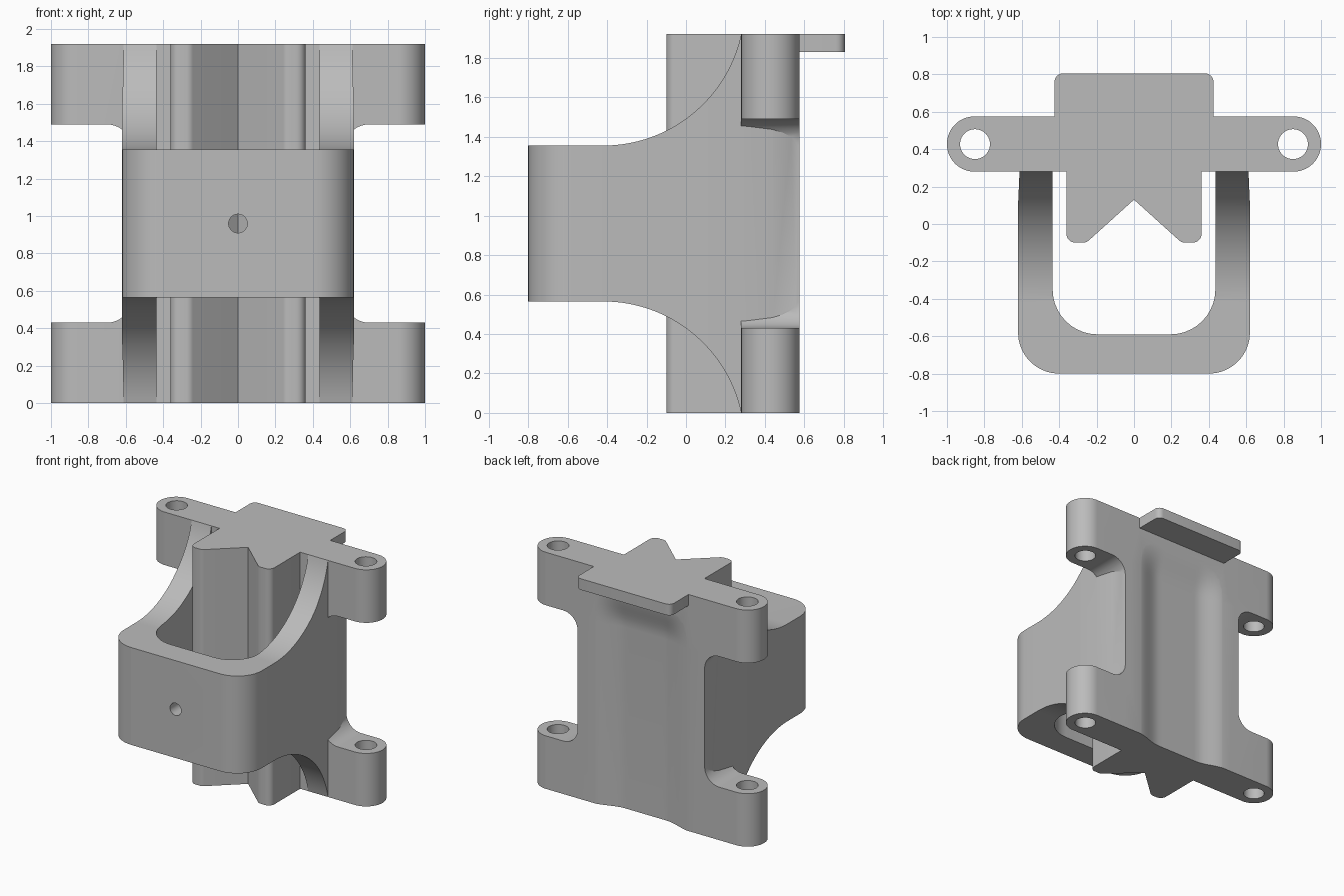
import bpy, bmesh, math
from mathutils import Vector

old = bpy.data.objects.get("Cube")
if old:
    bpy.data.objects.remove(old, do_unlink=True)

H = 1.92          # overall height
BACK = 0.575      # back face
EAR = 0.28        # front face of the ears
MID = H / 2

grey = bpy.data.materials.new("plain grey")
grey.use_nodes = True
grey.diffuse_color = (0.5, 0.5, 0.5, 1)
grey.node_tree.nodes["Principled BSDF"].inputs["Base Color"].default_value = (0.5, 0.5, 0.5, 1)


def rounded(corners, steps=10):
    """Outline from (u, v, radius) corners, with each corner filleted."""
    out = []
    for i, (u, v, r) in enumerate(corners):
        p = Vector((u, v))
        if r == 0:
            out.append(p)
            continue
        a = (Vector(corners[i - 1][:2]) - p).normalized()
        b = (Vector(corners[(i + 1) % len(corners)][:2]) - p).normalized()
        half = a.angle(b) / 2
        centre = p + (a + b).normalized() * r / math.sin(half)
        start = p + a * r / math.tan(half) - centre
        sweep = start.angle_signed(p + b * r / math.tan(half) - centre)
        for k in range(steps + 1):
            t = -sweep * k / steps
            out.append(centre + Vector((start.x * math.cos(t) - start.y * math.sin(t),
                                        start.x * math.sin(t) + start.y * math.cos(t))))
    return out


def mirror(half):
    """Complete an outline symmetric in u from its right half."""
    return half + [(-c[0], *c[1:]) for c in reversed(half) if c[0] != 0]


def circle(u, v, r, n=40):
    return [(u + r * math.cos(math.tau * k / n), v + r * math.sin(math.tau * k / n)) for k in range(n)]


def loft(name, rows):
    """Solid through matching rings of points."""
    bm = bmesh.new()
    rings = [[bm.verts.new(p) for p in row] for row in rows]
    n = len(rings[0])
    for a, b in zip(rings, rings[1:]):
        for i in range(n):
            j = (i + 1) % n
            bm.faces.new((a[i], a[j], b[j], b[i]))
    bm.faces.new(rings[0])
    bm.faces.new(rings[-1])
    bmesh.ops.recalc_face_normals(bm, faces=bm.faces)
    mesh = bpy.data.meshes.new(name)
    bm.to_mesh(mesh)
    bm.free()
    mesh.materials.append(grey)
    ob = bpy.data.objects.new(name, mesh)
    bpy.context.collection.objects.link(ob)
    return ob


def prism(name, outline, axis, lo, hi):
    place = {"x": lambda p, d: (d, p[0], p[1]),
             "y": lambda p, d: (p[0], d, p[1]),
             "z": lambda p, d: (p[0], p[1], d)}[axis]
    return loft(name, [[place(p, d) for p in outline] for d in (lo, hi)])


def combine(ob, tool, operation):
    mod = ob.modifiers.new(operation, "BOOLEAN")
    mod.operation, mod.object, mod.solver = operation, tool, "EXACT"
    bpy.context.view_layer.objects.active = ob
    bpy.ops.object.modifier_apply(modifier=mod.name)
    bpy.data.objects.remove(tool, do_unlink=True)


# Strap: rounded loop whose sides sweep up and down to the back plate
outer = rounded(mirror([(0.4, -0.8, 0), (0.62, -0.8, 0.22), (0.62, 0.1, 0), (0.612, 0.28, 0),
                        (0.595, 0.44, 0), (0.568, BACK, 0)]))
bracket = prism("bracket", outer, "z", 0, H)
R = 0.716
sweep_angle = math.asin(0.7 / R)
arc = [(-0.42 + R * math.sin(sweep_angle * k / 32),
        1.355 + R * (1 - math.cos(sweep_angle * k / 32))) for k in range(33)]
upper = [(-0.9, 1.355)] + arc[:-1] + [(EAR, H), (0.7, H)]
lower = [(y, H - z) for y, z in reversed(upper)]
combine(bracket, prism("side_shape", upper + lower, "x", -1.2, 1.2), "INTERSECT")
cavity = rounded(mirror([(0.435, EAR, 0), (0.435, -0.59, 0.24)]))
combine(bracket, prism("cavity", cavity, "z", -0.1, H + 0.1), "DIFFERENCE")
combine(bracket, prism("front_hole", circle(0, MID, 0.05), "y", -1, -0.4), "DIFFERENCE")

# Back plate with four ears
plate = rounded(mirror([(1, 0, 0), (1, 0.43, 0), (0.57, 0.43, 0.13),
                        (0.57, 1.49, 0.13), (1, 1.49, 0), (1, H, 0)]))
back_plate = prism("back_plate", plate, "y", EAR, BACK)
ends = rounded(mirror([(1, EAR, 0.147), (1, BACK, 0.147)]), 20)
combine(back_plate, prism("ear_ends", ends, "z", -0.1, H + 0.1), "INTERSECT")
for side in (-1, 1):
    combine(back_plate, prism("ear_hole", circle(side * 0.85, 0.427, 0.08), "z", -0.1, H + 0.1), "DIFFERENCE")
combine(bracket, back_plate, "UNION")

# Notched column
column = rounded(mirror([(0, 0.13, 0), (0.255, -0.1, 0.05), (0.362, -0.1, 0.05), (0.362, 0.4, 0)]), 6)
combine(bracket, prism("column", column, "z", 0, H), "UNION")


# Shallow hollow down the back, fading out below the tab
def hollow_row(z, fade):
    row = [(-0.6, 0.7, z)]
    for k in range(-20, 21):
        x = k * 0.025
        t = min(1, max(0, (abs(x) - 0.18) / 0.27))
        depth = 0.06 * (1 + math.cos(math.pi * t)) / 2 * fade
        row.append((x, BACK + 0.003 - depth, z))
    return row + [(0.6, 0.7, z)]


rows = [hollow_row(-0.1, 1)]
for k in range(9):
    rows.append(hollow_row(1.47 + 0.04 * k, (1 + math.cos(math.pi * k / 8)) / 2))
combine(bracket, loft("back_hollow", rows), "DIFFERENCE")

# Rear tab
tab = rounded(mirror([(0.425, 0.45, 0), (0.425, 0.805, 0.045)]), 6)
combine(bracket, prism("rear_tab", tab, "z", 1.83, H), "UNION")

bpy.ops.object.select_all(action="DESELECT")
bracket.select_set(True)
bpy.context.view_layer.objects.active = bracket
bpy.ops.object.shade_smooth_by_angle(angle=math.radians(25))
